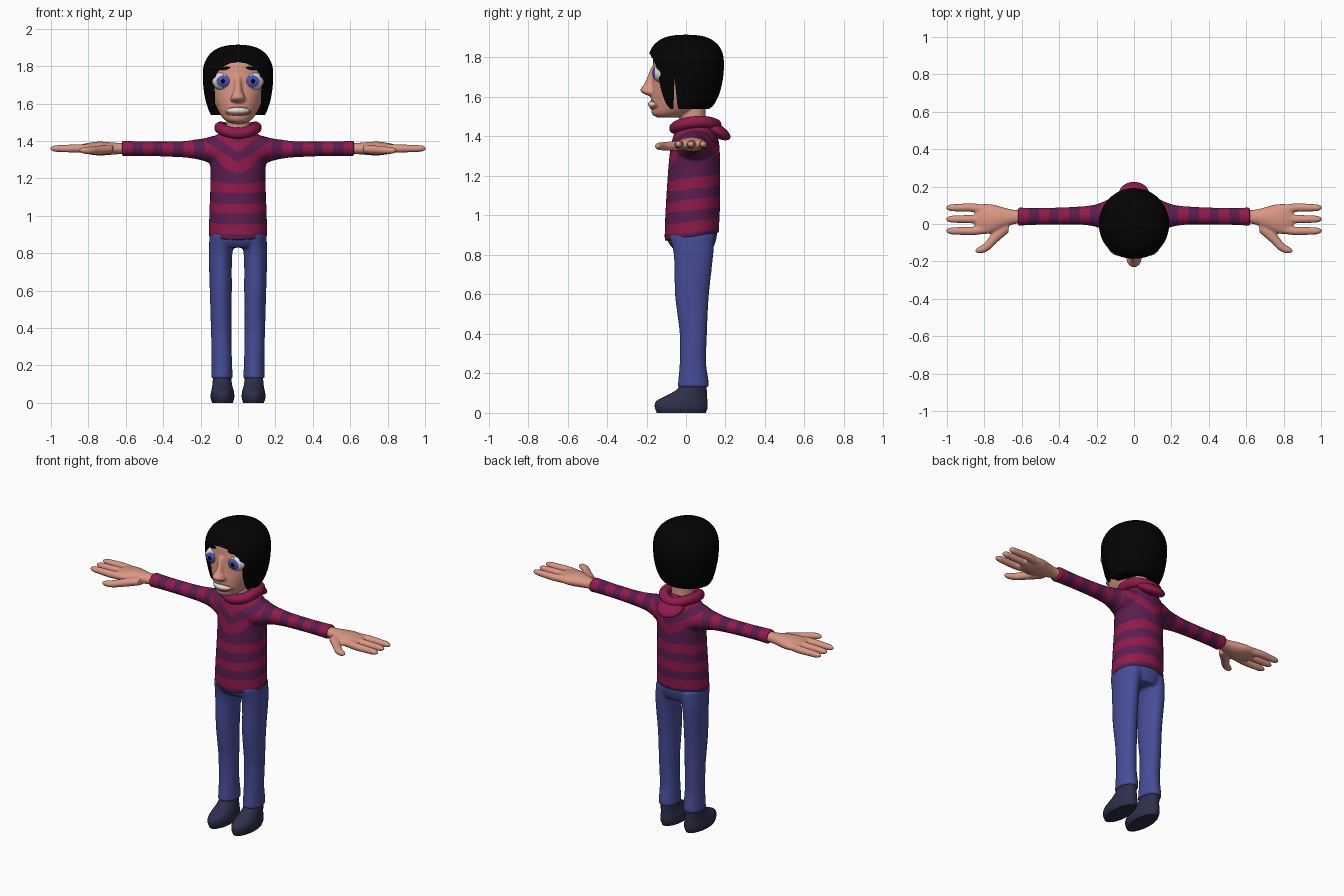
import bpy, bmesh, math
from mathutils import Matrix, Vector

if "Cube" in bpy.data.objects:
    bpy.data.objects.remove(bpy.data.objects["Cube"])

def material(name, r, g, b):
    m = bpy.data.materials.new(name)
    m.diffuse_color = [(c / 255) ** 2.2 for c in (r, g, b)] + [1]
    m.use_nodes = True
    m.node_tree.nodes["Principled BSDF"].inputs["Base Color"].default_value = m.diffuse_color
    return m

skin = material("skin", 218, 150, 132)
black = material("black", 12, 12, 12)
red = material("crimson", 142, 32, 78)
purple = material("plum", 92, 34, 80)
denim = material("denim blue", 72, 78, 150)
navy = material("dark navy", 50, 50, 76)
white = material("white", 222, 222, 218)
blue = material("iris blue", 76, 86, 178)
lip = material("lip brown", 158, 92, 82)

def loft(bm, axis, secs, s=1, steps=5, n=36):
    """Smooth closed loft; section = (position on axis, centre a, b, radius a, b)."""
    def slope(i, k):
        p, q = secs[max(i - 1, 0)], secs[min(i + 1, len(secs) - 1)]
        return (q[k] - p[k]) / (q[0] - p[0])
    rows = []
    for i in range(len(secs) - 1):
        p, q = secs[i], secs[i + 1]
        d = q[0] - p[0]
        last = i == len(secs) - 2
        for j in range(steps + last):
            t = j / steps
            row = [p[0] + d * t]
            for k in range(1, 5):
                row.append((2*t**3 - 3*t**2 + 1) * p[k] + (t**3 - 2*t**2 + t) * d * slope(i, k)
                           + (3*t**2 - 2*t**3) * q[k] + (t**3 - t**2) * d * slope(i + 1, k))
            rows.append(row)
    rings = []
    for t, a, b, ra, rb in rows:
        ring = []
        for k in range(n):
            w = 2 * math.pi * k / n
            u, v = a + max(ra, .002) * math.cos(w), b + max(rb, .002) * math.sin(w)
            co = (u, v, t) if axis == 'z' else (t, u, v)
            ring.append(bm.verts.new((co[0] * s, co[1], co[2])))
        rings.append(ring)
    for r0, r1 in zip(rings, rings[1:]):
        for k in range(n):
            bm.faces.new((r0[k], r0[(k + 1) % n], r1[(k + 1) % n], r1[k]))
    bm.faces.new(rings[0])
    bm.faces.new(rings[-1])

def bake(ob):
    """Replace the mesh with its modified result."""
    me = bpy.data.meshes.new_from_object(ob.evaluated_get(bpy.context.evaluated_depsgraph_get()))
    ob.modifiers.clear()
    ob.data = me

def finish(name, bm, mats, voxel=0, smooth=4, angle=50):
    bmesh.ops.recalc_face_normals(bm, faces=bm.faces)
    me = bpy.data.meshes.new(name)
    bm.to_mesh(me)
    bm.free()
    ob = bpy.data.objects.new(name, me)
    bpy.context.collection.objects.link(ob)
    for m in mats:
        me.materials.append(m)
    if voxel:
        rm = ob.modifiers.new("blend", 'REMESH')
        rm.mode, rm.voxel_size = 'VOXEL', voxel
        sm = ob.modifiers.new("soften", 'SMOOTH')
        sm.iterations, sm.factor = smooth, .5
        bake(ob)
    ob.data.shade_smooth()
    ob.data.set_sharp_from_angle(angle=math.radians(angle))
    return ob

def ball(name, loc, rad, mats, rot=None):
    bm = bmesh.new()
    bmesh.ops.create_uvsphere(bm, u_segments=32, v_segments=24, radius=1)
    mat = Matrix.Translation(loc) @ (rot or Matrix()) @ Matrix.Diagonal((*rad, 1))
    bm.transform(mat)
    return finish(name, bm, mats)

def prism(name, pts, axis, lo, hi):
    """Extruded outline used as a cutter."""
    bm = bmesh.new()
    put = (lambda p, d: (p[0], d, p[1])) if axis == 'y' else (lambda p, d: (d, p[0], p[1]))
    f = bm.faces.new([bm.verts.new(put(p, lo)) for p in pts])
    ext = bmesh.ops.extrude_face_region(bm, geom=[f])['geom']
    shift = Vector(put((0, 0), hi - lo))
    bmesh.ops.translate(bm, vec=shift, verts=[v for v in ext if isinstance(v, bmesh.types.BMVert)])
    ob = finish(name, bm, [])
    ob.hide_render = True
    return ob

# Sweater: torso and sleeves blended together
bm = bmesh.new()
loft(bm, 'z', [(.89, 0, .03, .157, .138), (.93, 0, .03, .156, .138), (1.05, 0, .035, .152, .138),
               (1.2, 0, .04, .147, .133), (1.3, 0, .044, .15, .128), (1.37, 0, .047, .15, .12),
               (1.42, 0, .047, .125, .105), (1.455, 0, .045, .085, .085), (1.475, 0, .04, .05, .06)])
for s in (1, -1):
    loft(bm, 'x', [(.05, .045, 1.35, .105, .085), (.13, .045, 1.35, .09, .078), (.17, .045, 1.353, .072, .064),
                   (.22, .045, 1.356, .056, .053), (.3, .045, 1.356, .048, .043), (.45, .042, 1.358, .045, .039),
                   (.58, .04, 1.36, .047, .04), (.62, .04, 1.36, .05, .042)], s)
sweater = finish("sweater", bm, [red, purple], .007, 6)
for v in sweater.data.vertices:      # hem is lower at the front
    v.co.z += .15 * (v.co.y - .03) * min(1, max(0, (1.3 - v.co.z) / .4))
for p in sweater.data.polygons:      # stripes run round the body and the sleeves
    x, y, z = abs(p.center.x), p.center.y, p.center.z
    if x > .17:
        p.material_index = int((x - .015) / .055) % 2
    else:
        u = z - .12 * (y - .03) - .6 * x * min(1, max(0, (z - 1.2) / .1))
        p.material_index = int((u - .97) % .11 < .055)

# Collar roll and hood lying on the back
cu = bpy.data.curves.new("collar", 'CURVE')
cu.dimensions, cu.bevel_depth, cu.bevel_resolution = '3D', .03, 6
sp = cu.splines.new('NURBS')
pts = [(0, -.06, 1.435), (.075, -.045, 1.455), (.105, .03, 1.475), (.085, .12, 1.475), (0, .165, 1.45),
       (-.085, .12, 1.475), (-.105, .03, 1.475), (-.075, -.045, 1.455)]
sp.points.add(len(pts) - 1)
for q, p in zip(sp.points, pts):
    q.co = (*p, 1)
sp.use_cyclic_u, sp.order_u = True, 4
cu.materials.append(red)
bpy.context.collection.objects.link(bpy.data.objects.new("collar", cu))
ball("hood", (0, .15, 1.432), (.085, .085, .034), [red], Matrix.Rotation(math.radians(-30), 4, 'X'))

# Trousers: hips and legs blended together
bm = bmesh.new()
loft(bm, 'z', [(.83, 0, .035, .125, .1), (.86, 0, .03, .148, .118), (.9, 0, .03, .152, .127), (.95, 0, .032, .14, .122)])
for s in (1, -1):
    loft(bm, 'z', [(.13, .086, .037, .058, .079), (.17, .086, .037, .056, .076), (.25, .087, .035, .054, .067),
                   (.4, .09, .037, .055, .069), (.5, .091, .033, .057, .077), (.6, .092, .03, .059, .086),
                   (.8, .093, .038, .063, .1), (.9, .08, .03, .072, .115)], s)
finish("trousers", bm, [denim], .008, 4)

# Shoes and hands
for s, side in ((1, "left"), (-1, "right")):
    bm = bmesh.new()
    loft(bm, 'z', [(.003, .083, -.024, .055, .124), (.02, .083, -.024, .062, .132), (.045, .083, -.024, .063, .134),
                   (.065, .083, -.018, .06, .126), (.09, .084, .006, .054, .1), (.12, .085, .03, .05, .075),
                   (.16, .086, .037, .048, .068)], s)
    for v in bm.verts:
        if v.co.z < .004:
            v.co.z = 0
    finish(side + "_shoe", bm, [navy])

    bm = bmesh.new()
    loft(bm, 'x', [(.59, .04, 1.36, .034, .03), (.65, .037, 1.36, .04, .031), (.71, .032, 1.36, .06, .036),
                   (.76, .028, 1.36, .077, .036), (.82, .026, 1.36, .08, .026), (.85, .026, 1.36, .07, .016)], s)
    for y in (.087, .026, -.037):
        loft(bm, 'x', [(.78, y * .8 + .005, 1.36, .024, .024), (.86, y, 1.36, .023, .022), (.95, y, 1.36, .02, .019),
                       (.985, y, 1.36, .017, .016), (1.004, y, 1.36, .007, .007)], s, n=20)
    loft(bm, 'x', [(.67, .0, 1.355, .045, .024), (.73, -.055, 1.352, .042, .025), (.77, -.1, 1.35, .036, .022),
                   (.8, -.128, 1.35, .025, .02), (.83, -.14, 1.35, .017, .016), (.848, -.143, 1.35, .006, .006)], s, n=20)
    finish(side + "_hand", bm, [skin], .006, 3)

# Head with nose, and neck
bm = bmesh.new()
loft(bm, 'z', [(1.495, 0, -.09, .04, .055), (1.51, 0, -.082, .068, .088), (1.54, 0, -.058, .094, .118),
               (1.6, 0, -.032, .124, .146), (1.68, 0, -.015, .15, .157), (1.76, 0, -.002, .16, .166),
               (1.84, 0, 0, .135, .15), (1.885, 0, 0, .06, .07)])
loft(bm, 'z', [(1.605, 0, -.17, .022, .018), (1.618, 0, -.182, .04, .036), (1.635, 0, -.186, .038, .046),
               (1.67, 0, -.175, .023, .034), (1.75, 0, -.155, .018, .022)], n=24)
loft(bm, 'z', [(1.4, 0, .04, .07, .07), (1.48, 0, .035, .062, .065), (1.58, 0, .03, .062, .068)])
finish("head", bm, [skin], .006, 3)

# Eyes: iris and pupil are faces near the forward pole
for s, side in ((1, "left"), (-1, "right")):
    rot = Matrix.Rotation(math.radians(90), 4, 'X')
    c = Vector((s * .076, -.112, 1.72))
    eye = ball(side + "_eye", c, (.064, .052, .058), [white, blue, black], rot)
    for p in eye.data.polygons:
        d = p.center - c
        r = math.hypot(d.x - s * .002, d.z)
        if d.y < 0 and r < .034:
            p.material_index = 2 if r < .011 else 1
    tilt = Matrix.Rotation(math.radians(24 * s), 4, 'Z') @ Matrix.Rotation(math.radians(8 * s), 4, 'Y')
    ball(side + "_eyebrow", (s * .075, -.15, 1.788), (.036, .012, .008), [black], tilt)

# Mouth
ball("lips", (0, -.118, 1.56), (.076, .069, .045), [lip])
ball("teeth", (0, -.118, 1.562), (.073, .074, .03), [white])

# Hair: solid bob with the face opening and the side partings cut out
bm = bmesh.new()
loft(bm, 'z', [(1.54, 0, -.01, .145, .13), (1.565, 0, -.006, .157, .15), (1.62, 0, 0, .174, .17),
               (1.7, 0, 0, .186, .188), (1.79, 0, 0, .186, .191), (1.84, 0, 0, .168, .178), (1.875, 0, 0, .14, .15),
               (1.9, 0, 0, .098, .11), (1.912, 0, 0, .05, .06), (1.915, 0, 0, .01, .01)], n=48)
hair = finish("hair", bm, [black])
half = [(.122, 1.45), (.122, 1.64), (.128, 1.71), (.115, 1.76), (.085, 1.795), (.045, 1.815)]
cutters = [prism("face_cutter", half + [(0, 1.822)] + [(-x, z) for x, z in reversed(half)], 'y', -.4, -.03),
           prism("parting_cutter", [(-.065, 1.5), (-.03, 1.5), (-.045, 1.57), (-.058, 1.70)], 'x', -.3, .3)]
for c in cutters:
    b = hair.modifiers.new("cut", 'BOOLEAN')
    b.operation, b.solver, b.object = 'DIFFERENCE', 'EXACT', c
bake(hair)
for c in cutters:
    bpy.data.objects.remove(c)
hair.data.shade_smooth()
hair.data.set_sharp_from_angle(angle=math.radians(40))
